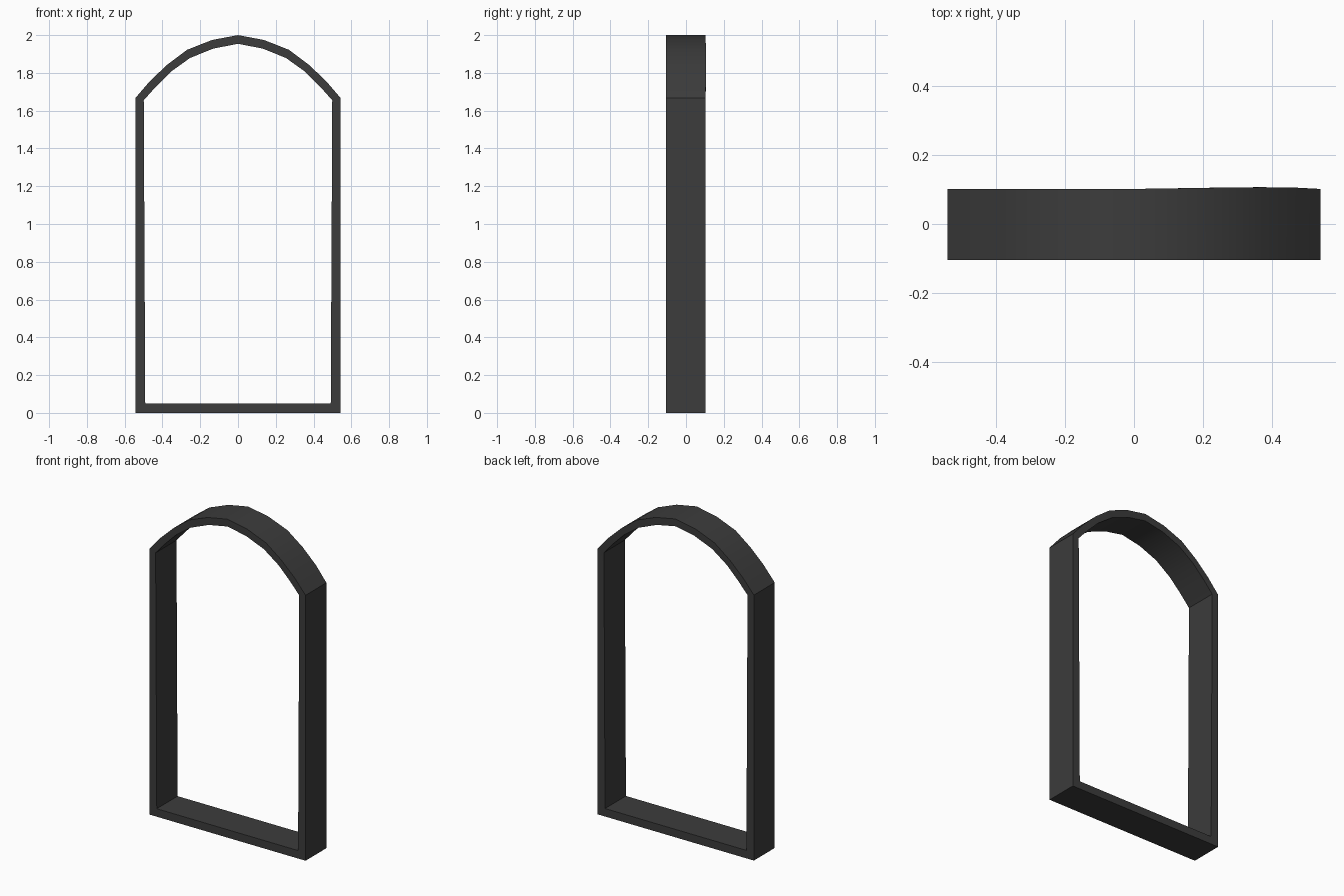
import bpy
import bmesh

if "Cube" in bpy.data.objects:
    bpy.data.objects.remove(bpy.data.objects["Cube"])

Y_FRONT, Y_BACK = -0.105, 0.102

# Right half of the opening, apex down to sill: outer and inner outlines (x, z)
OUTER = [(0, 2.0), (0.138, 1.974), (0.27, 1.922), (0.375, 1.843),
         (0.466, 1.757), (0.543, 1.667), (0.543, 0.0)]
INNER = [(0, 1.954), (0.13, 1.929), (0.254, 1.879), (0.357, 1.805),
         (0.435, 1.727), (0.499, 1.655), (0.491, 0.05)]
# Slight backward bow of the right side of the arch
BOW = {1: 0.002, 2: 0.004, 3: 0.005, 4: 0.004}

dark = bpy.data.materials.new("dark_frame")
dark.diffuse_color = (0.045, 0.045, 0.045, 1)
dark.use_nodes = True
dark.node_tree.nodes["Principled BSDF"].inputs["Base Color"].default_value = dark.diffuse_color


def ring(half):
    """Closed outline: right half plus its mirror image."""
    return half + [(-x, z) for x, z in reversed(half[1:])]


# Arched frame: rectangular section swept around the closed outline
bm = bmesh.new()
outer, inner = ring(OUTER), ring(INNER)
n = len(outer)
sections = []
for i in range(n):
    back = Y_BACK + BOW.get(i, 0)
    (ox, oz), (ix, iz) = outer[i], inner[i]
    corners = [(ox, Y_FRONT, oz), (ox, back, oz), (ix, back, iz), (ix, Y_FRONT, iz)]
    sections.append([bm.verts.new(c) for c in corners])
for i in range(n):
    a, b = sections[i], sections[(i + 1) % n]
    for k in range(4):
        m = (k + 1) % 4
        bm.faces.new((a[k], a[m], b[m], b[k]))
bmesh.ops.recalc_face_normals(bm, faces=bm.faces)

mesh = bpy.data.meshes.new("arched_frame")
bm.to_mesh(mesh)
bm.free()
mesh.materials.append(dark)
frame = bpy.data.objects.new("arched_frame", mesh)
bpy.context.collection.objects.link(frame)

# Smooth arch with crisp frame edges
bpy.context.view_layer.objects.active = frame
frame.select_set(True)
bpy.ops.object.shade_smooth_by_angle(angle=0.6)
